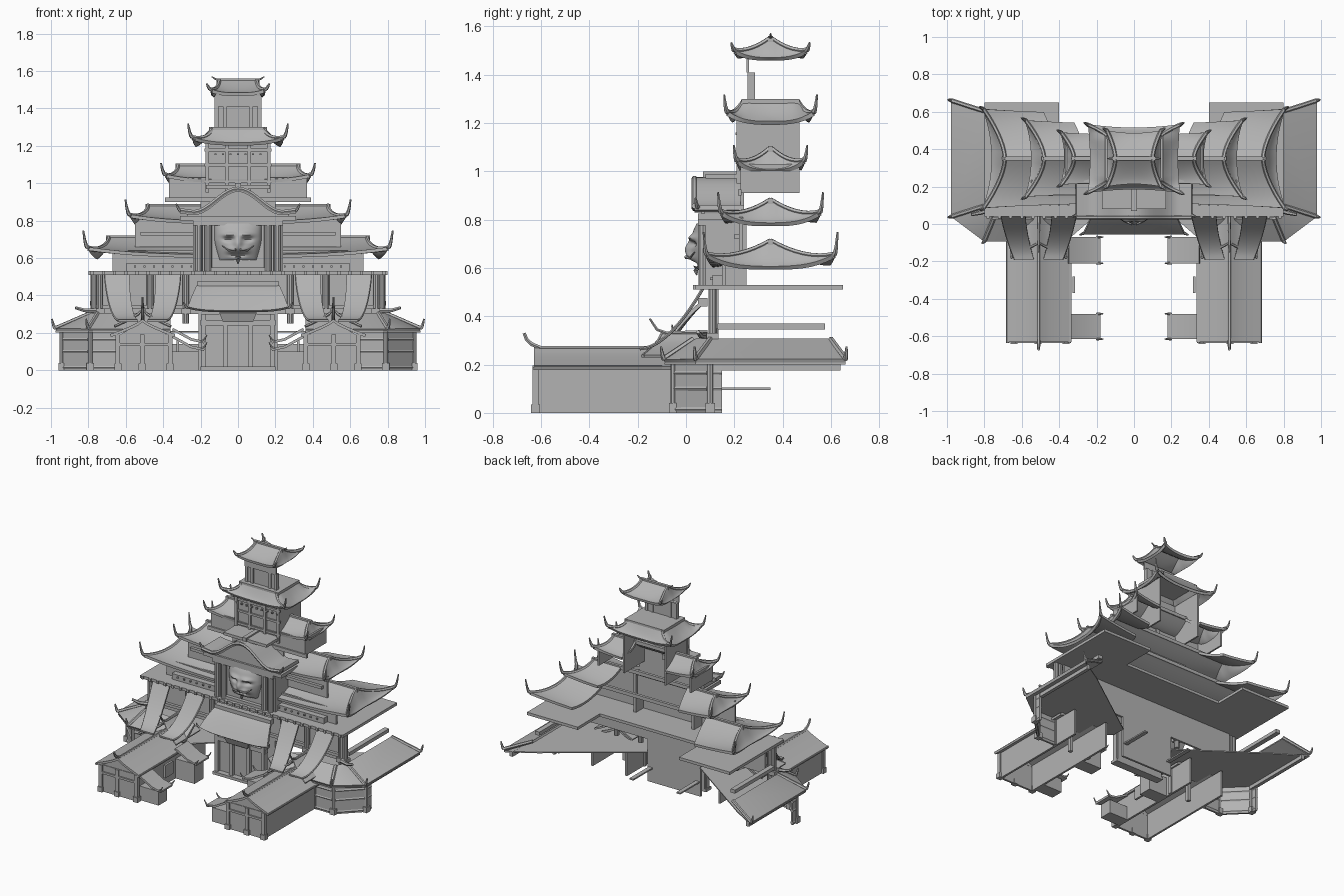
import bpy, math
from mathutils import Vector

cube = bpy.data.objects.get("Cube")
if cube:
    bpy.data.objects.remove(cube, do_unlink=True)

GREY = (0.45, 0.45, 0.45, 1)
stone = bpy.data.materials.new("plain grey")
stone.use_nodes = True
stone.diffuse_color = GREY
stone.node_tree.nodes["Principled BSDF"].inputs["Base Color"].default_value = GREY
made = []


def mesh(name, verts, faces, mirror=False, thick=0):
    me = bpy.data.meshes.new(name)
    me.from_pydata([tuple(v) for v in verts], [], faces)
    me.materials.append(stone)
    ob = bpy.data.objects.new(name, me)
    bpy.context.collection.objects.link(ob)
    if thick:
        mod = ob.modifiers.new("thickness", 'SOLIDIFY')
        mod.thickness, mod.offset = thick, 0
    if mirror:
        ob.modifiers.new("mirror", 'MIRROR')
    made.append(ob)
    return ob


def boxes(name, specs, mirror=False):
    """Several boxes (x0, x1, y0, y1, z0, z1) in one object."""
    verts, faces = [], []
    for s in specs:
        b = len(verts)
        verts += [(x, y, z) for x in s[:2] for y in s[2:4] for z in s[4:]]
        quads = ((0, 1, 3, 2), (4, 6, 7, 5), (0, 4, 5, 1), (2, 3, 7, 6), (0, 2, 6, 4), (1, 5, 7, 3))
        faces += [[b + i for i in q] for q in quads]
    return mesh(name, verts, faces, mirror)


def sheet(name, f, nu, nv, thick=0.012, mirror=False):
    """Grid surface from f(u, v), u in -1..1, v in 0..1."""
    verts = [f(2 * i / nu - 1, j / nv) for i in range(nu + 1) for j in range(nv + 1)]
    w = nv + 1
    faces = [(i * w + j, i * w + j + 1, (i + 1) * w + j + 1, (i + 1) * w + j)
             for i in range(nu) for j in range(nv)]
    return mesh(name, verts, faces, mirror, thick)


def tube(name, path, r, mirror=False, tip=1.0, n=6):
    """Swept rib, optionally tapering to its tip."""
    path = [Vector(p) for p in path]
    verts, last = [], len(path) - 1
    for i, p in enumerate(path):
        q = (path[min(i + 1, last)] - path[max(i - 1, 0)]).to_track_quat('Z', 'Y')
        rr = r * (1 + (tip - 1) * i / last)
        verts += [p + q @ Vector((rr * math.cos(a), rr * math.sin(a), 0))
                  for a in (2 * math.pi * k / n for k in range(n))]
    faces = [(i * n + k, i * n + (k + 1) % n, (i + 1) * n + (k + 1) % n, (i + 1) * n + k)
             for i in range(last) for k in range(n)]
    faces += [list(range(n))[::-1], [last * n + k for k in range(n)]]
    return mesh(name, verts, faces, mirror)


def curl(name, p, dx, dy, h, r=0.012):
    """Upturned finial rising from a roof corner."""
    path = [(p[0] + dx * t, p[1] + dy * t, p[2] + h * t ** 2) for t in (0, .3, .6, .85, 1)]
    tube(name, path, r, True, 0.35)


def shell(name, x, y0, y1, z0, z1, t=0.012):
    """Front wall with two side walls, open at the back."""
    boxes(name, [(-x, x, y0, y0 + t, z0, z1), (x - t, x, y0, y1, z0, z1), (-x, t - x, y0, y1, z0, z1)])


def roof(name, hx, hy, rh, ze, zr, lift, rise, rw=0.0, gap=0.0, cy=0.35):
    """Swept hip-and-gable roof; gap is the open middle share of the back slope."""
    def slope(u, t, s):
        y = cy + s * (rw + (hy - rw) * t) * (1 - 0.1 * t * (1 - u * u))
        z = zr - (zr - ze) * (1 - (1 - t) ** 1.6) + lift * t * t * abs(u) ** 3
        return (u * (rh + (hx - rh) * t ** 1.6), y, z)

    def end(u, w):
        t = max(0, (abs(u) * hy - rw) / (hy - rw))
        a = Vector(slope(1, t, 1 if u > 0 else -1))
        a.y = cy + u * hy
        b = Vector((hx * (1 - 0.06 * (1 - u * u)), cy + u * hy, ze - 0.01 + (lift + 0.01) * abs(u) ** 3))
        return a.lerp(b, w) - Vector((0, 0, 0.15 * (zr - ze) * math.sin(math.pi * w) * (1 - abs(u))))

    for s, side, g in ((-1, "front", 0), (1, "back", gap)):
        sheet(f"{name}_{side}_slope", lambda u, v: slope(g + (1 - g) * (u + 1) / 2, v, s), 10, 8, 0.018, True)
        rib = [Vector(slope(1, k / 8, s)) + Vector((0, 0, 0.008)) for k in range(9)]
        tube(f"{name}_{side}_rib", rib, 0.011, True)
        curl(f"{name}_{side}_corner", rib[-1], 0.022, s * 0.012, rise)
    sheet(name + "_end", end, 16, 5, 0.018, True)
    boxes(name + "_ridge", [(-rh - .015, rh + .015, cy - rw - .01, cy + rw + .01, zr - .01, zr + .015)])


# Stacked roofs, from lowest to highest
roof("lower_roof", .805, .265, .69, .61, .705, .04, .09, gap=.6)
roof("middle_roof", .58, .205, .48, .79, .875, .035, .08, gap=.55)
roof("upper_roof", .39, .14, .32, 1.01, 1.09, .03, .06, gap=.45)
roof("tower_roof", .245, .18, .14, 1.21, 1.285, .03, .07, rw=.11)
roof("top_roof", .145, .15, .10, 1.475, 1.545, .02, .03)
curl("top_ridge_finial", (.09, .35, 1.55), .05, 0, .02, .009)

# Walls of the tiers, open at the back
boxes("lower_tier_wall", [(-.67, .67, .15, .165, .53, .64), (-.6, .6, .11, .15, .53, .57)])
boxes("middle_tier_wall", [(-.55, .55, .22, .235, .66, .81), (-.52, .52, .2, .22, .72, .74)])
shell("upper_tier_wall", .37, .225, .47, .91, 1.03)
boxes("upper_tier_sill", [(-.39, .39, .215, .23, .9, .925)])
shell("tower_wall", .17, .225, .47, .91, 1.24)
boxes("tower_bands", [(-.18, .18, .215, .23, z, z + .015) for z in (1.0, 1.09, 1.17)])
boxes("tower_posts", [(x - .01, x + .01, .21, .235, .95, 1.22) for x in (-.165, -.06, .06, .165)])
boxes("tower_studs", [(.02 * i - .005, .02 * i + .005, .205, .22, 1.15, 1.16) for i in range(-8, 9, 2)])
boxes("top_wall", [(-.12, .12, .265, .28, 1.29, 1.41), (-.125, .125, .25, .26, 1.41, 1.47)])
boxes("top_posts", [(x - .01, x + .01, .255, .285, 1.29, 1.41) for x in (-.115, -.07, .07, .115)])

# Great platform with a notch at the back
boxes("platform", [(-.8, .8, .04, .4, .51, .53)])
boxes("platform_rear", [(.4, .8, .4, .65, .51, .53)], True)
boxes("platform_studs", [(.06 * i - .008, .06 * i + .008, .03, .045, .51, .53) for i in range(-13, 14)])
boxes("parapet_studs", [(.05 * i - .005, .05 * i + .005, .1, .115, .55, .56) for i in range(-11, 12)])

# Main wall and its columns
boxes("main_wall", [(-.21, .21, .12, .135, 0, .3), (-.72, .72, .12, .135, .3, .51)])
boxes("main_wall_rail", [(-.76, .76, .1, .13, .33, .35)])
for x in (.77, .74, .47, .28):
    tube("column", [(x, .11, 0.25), (x, .11, .51)], .018, True, n=10)
    boxes("column_base", [(x - .025, x + .025, .085, .135, .3, .33)], True)
boxes("side_ridge_beam", [(.755, .79, .13, .575, .345, .37)], True)
tube("beam_end", [(.76, .08, .32), (.82, .06, .32), (.87, .05, .335)], .014, True, .6)
boxes("rear_bar", [(.17, .2, .12, .35, .095, .105)], True)

# Central shrine block
boxes("shrine_wall", [(-.2, .2, .085, .1, .53, .82), (-.24, -.22, .08, .25, .53, .82),
                      (.22, .24, .08, .25, .53, .82), (-.24, .24, .07, .25, .8, .82)])
for x in (.16, .21):
    tube("shrine_column", [(x, .07, .53), (x, .07, .8)], .02, True, n=10)
boxes("shrine_frame", [(-.15, .15, .06, .09, .53, .55), (-.24, .24, .05, .09, .775, .8)])


# Carved beast face as a relief
def bump(x, z, cx, cz, wx, wz):
    return math.exp(-((abs(x) - cx) / wx) ** 2 - ((z - cz) / wz) ** 2)


def face(u, v):
    z = .785 - .195 * v
    x = u * (.125 - .06 * max(0, v - .45) ** 1.3)
    d = .065 * max(0, 1 - u * u) ** .6 * math.sin(math.pi * (.12 + .8 * v)) ** .5
    d += .025 * bump(x, z, 0, .675, .022, .035) + .018 * bump(x, z, .045, .725, .035, .013)
    d += .016 * bump(x, z, .03, .645, .03, .018) - .02 * bump(x, z, .05, .7, .026, .012)
    d -= .018 * bump(x, z, 0, .617, .04, .009)
    return (x, .085 - d, z)


sheet("carved_face", face, 40, 32, 0)
tube("moustache", [(.012, .0, .645), (.05, .015, .64), (.085, .035, .665)], .008, True, .3)
tube("beard", [(0, .045, .605), (0, .04, .59), (0, .045, .57)], .018, False, .2)


# Undulating porch roof above the shrine
def porch_z(x):
    return .84 + .125 * (.5 + .5 * math.cos(math.pi * min(abs(x) / .24, 1))) + .15 * max(0, abs(x) - .24)


sheet("porch_roof", lambda u, v: (.31 * u, .035 + .205 * v, porch_z(.31 * u)), 32, 2, .022)
sheet("porch_gable", lambda u, v: (.27 * u, .07, .81 + (porch_z(.27 * u) - .81) * v), 24, 1)
tube("porch_front_rib", [(.31 * i / 12, .035, porch_z(.31 * i / 12) + .006) for i in range(-12, 13)], .012)
boxes("porch_beam", [(-.31, .31, .05, .23, .8, .825), (-.015, .015, .07, .25, .965, 1.0)])
boxes("porch_back_wall", [(-.17, .17, .08, .235, .97, .99), (-.2, .2, .225, .24, .82, 1.0)])
curl("porch_corner", (.3, .05, .85), .03, -.01, .04)

# Entrance gate
boxes("gate_wall", [(-.19, .19, .04, .06, 0, .3), (-.2, .2, .0, .06, 0, .02), (-.2, .2, .02, .05, .24, .27)])
boxes("gate_posts", [(x, x + .025, .015, .05, 0, .3) for x in (-.195, -.08, .055, .17)])
sheet("gate_roof", lambda u, v: (u * (.215 + .055 * v), .07 - .12 * v,
      .455 - .14 * v ** 1.2 + .02 * v * u ** 4), 14, 8, .016)
boxes("gate_ridge", [(-.22, .22, .05, .09, .44, .475)])
curl("gate_corner", (.27, -.05, .335), .02, -.008, .03, .009)
mesh("gate_plaque", [(-.1, -.02, .31), (.1, -.02, .31), (.08, 0, .26), (-.08, 0, .26)], [(0, 1, 2, 3)], thick=.015)

# Sweeping roof strips from platform down to the wings
for s in (-1, 1):
    def strip(u, v, s=s):
        return (.51 + s * (.135 - .06 * v ** 1.5) + u * (.065 - .015 * v), .07 - .26 * v,
                .265 + .25 * (1 - v) ** 1.8)
    sheet("sweeping_strip", strip, 2, 12, .012, True)
    tube("strip_edge", [strip(s, k / 10) for k in range(11)], .007, True)


# Small gable between the strips, with an upturned ridge
def dormer(u, v):
    return (.51 + .15 * u, .09 - v * (.19 + .08 * abs(u)), .325 - .09 * abs(u) ** .7)


sheet("dormer_roof", dormer, 12, 2, .012, True)
tube("dormer_rib", [dormer(k / 6, 1) for k in range(-6, 7)], .008, True)
tube("dormer_ridge", [(.51, .09, .335), (.51, -.08, .33), (.51, -.12, .345), (.51, -.15, .39)], .01, True, .5)

# Front wings
boxes("wing_walls", [(.36, .375, -.62, .15, 0, .19), (.63, .645, -.62, .15, 0, .19),
                     (.36, .645, -.625, -.61, 0, .19), (.355, .65, -.635, -.62, .13, .145)], True)
boxes("wing_posts", [(x, x + .025, y, y + .025, 0, .19) for x in (.35, .5, .63) for y in (-.635, -.06)], True)
boxes("wing_post_feet", [(x - .006, x + .031, -.642, -.605, 0, .035) for x in (.35, .5, .63)], True)
sheet("wing_roof", lambda u, v: (.51 + .172 * u, -.63 + .68 * v, .265 - .08 * abs(u) ** .8), 12, 2, .015, True)
mesh("wing_gable", [(.36, -.615, .18), (.65, -.615, .18), (.51, -.615, .26)], [(0, 1, 2)], True, .012)
tube("wing_ridge", [(.51, .05, .268), (.51, -.6, .268), (.51, -.64, .285), (.51, -.66, .305), (.51, -.67, .33)],
     .011, True, .7)
for x in (.345, .675):
    tube("wing_eave", [(x, -.635, .188), (x, -.1, .188)], .009, True)
boxes("wing_side_panel", [(.315, .33, -.37, -.28, .08, .17)], True)

# Lean-to annexes on the inner side of each wing
for y0, y1, z in ((-.615, -.48, .18), (-.21, -.07, .22)):
    mesh("annex_roof", [(.35, y0, z), (.35, y1, z), (.25, y1, z - .055), (.25, y0, z - .055),
                        (.18, y1, z - .07), (.18, y0, z - .07)], [(0, 1, 2, 3), (3, 2, 4, 5)], True, .014)
    boxes("annex_body", [(.21, .36, y0 + .02, y1 - .02, 0, z - .08)], True)
    for y in (y0, y1):
        curl("annex_corner", (.2, y, z - .065), -.035, 0, .035, .008)

# Chamfered side pavilions
plan = [(.645, -.05), (.79, -.05), (.94, .1), (.94, .15)]
mesh("pavilion_wall", [(x, y, z) for z in (0, .21) for x, y in plan],
     [(i, i + 1, i + 5, i + 4) for i in range(3)], True, .015)
for z in (.015, .1, .165):
    tube("pavilion_rail", [(x, y, z) for x, y in plan], .012, True)
for x, y in plan[1:3]:
    tube("pavilion_post", [(x, y, 0), (x, y, .21)], .015, True, n=8)
    boxes("pavilion_post_foot", [(x - .02, x + .02, y - .02, y + .02, 0, .04)], True)
boxes("pavilion_side_beam", [(.92, .945, .1, .64, .175, .21)], True)
outer = [(.36, -.09), (.8, -.09), (.975, .04), (.975, .66)]
inner = [(.36, .03), (.75, .03), (.79, .1), (.79, .6)]
mesh("pavilion_roof", [(x, y, .215) for x, y in outer] + [(x, y, .3) for x, y in inner],
     [(i, i + 1, i + 5, i + 4) for i in range(3)], True, .016)
mesh("pavilion_soffit", [(x, y, .205) for x, y in outer + [(.79, .55), (.21, .14), (.21, .04)]],
     [tuple(range(7))], True, .008)
for o, i in zip(outer[1:], inner[1:]):
    d = (Vector(o) - Vector(i)).normalized() * .03
    tube("pavilion_hip", [(*i, .305), (*o, .225)], .012, True)
    curl("pavilion_corner", (*o, .225), min(d.x, .02), d.y * .5, .05)

# Bake the modifiers, then smooth curved faces and keep hard edges
for ob in bpy.context.selected_objects:
    ob.select_set(False)
for ob in made:
    ob.select_set(True)
bpy.context.view_layer.objects.active = made[0]
bpy.ops.object.convert(target='MESH')
bpy.ops.object.shade_smooth_by_angle(angle=math.radians(35))
